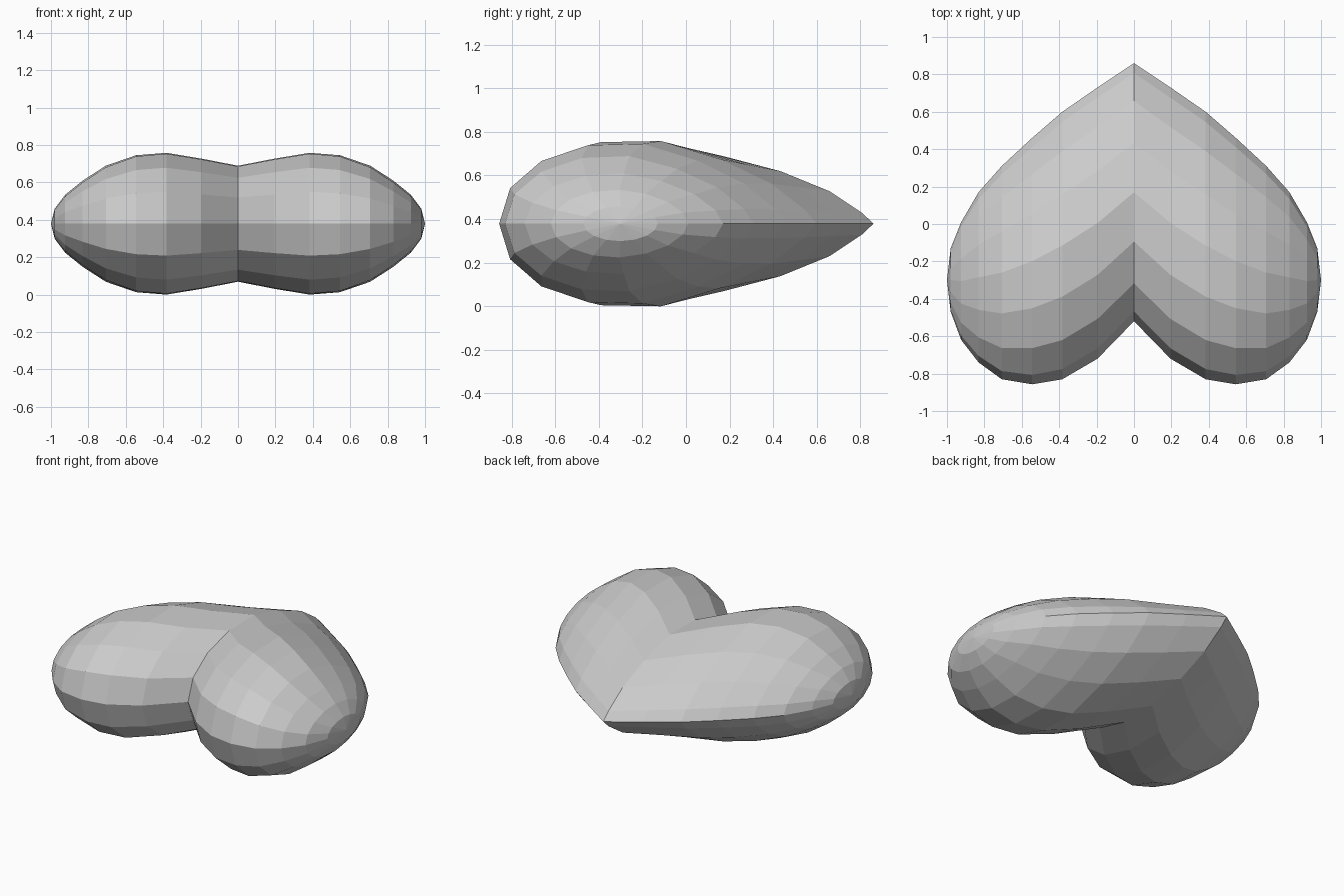
import bpy, bmesh
from math import sin, cos, pi

if "Cube" in bpy.data.objects:
    bpy.data.objects.remove(bpy.data.objects["Cube"])

SEG = 16
MID_Z = 0.379
# Rings across one lobe: x, front-most y (cleft side), far y (tip side), half thickness
RINGS = [
    (0.000, -0.52, 0.86, 0.310),
    (0.195, -0.72, 0.73, 0.348),
    (0.383, -0.83, 0.60, 0.379),
    (0.545, -0.857, 0.46, 0.366),
    (0.707, -0.83, 0.31, 0.310),
    (0.831, -0.74, 0.17, 0.230),
    (0.924, -0.62, 0.01, 0.155),
    (0.980, -0.47, -0.13, 0.080),
]
POLE = (1.0, -0.30, MID_Z)
# Thickness factor around a ring, from the pointed side to the round side
TAPER = [1.0, 0.42, 0.68, 0.84, 1.0, 1.07, 1.12, 1.18, 1.0]


def ring_point(x, y0, y1, h, k):
    a = 2 * pi * k / SEG
    t = TAPER[min(k, SEG - k)]
    f = 1 + (t - 1) * (1 - x ** 4)
    return (x, (y0 + y1) / 2 + cos(a) * (y1 - y0) / 2, MID_Z + sin(a) * h * f)


# Right half of the heart
bm = bmesh.new()
rings = [[bm.verts.new(ring_point(*r, k)) for k in range(SEG)] for r in RINGS]
for a, b in zip(rings, rings[1:]):
    for k in range(SEG):
        n = (k + 1) % SEG
        bm.faces.new((a[k], a[n], b[n], b[k]))
pole = bm.verts.new(POLE)
for k in range(SEG):
    bm.faces.new((rings[-1][k], rings[-1][(k + 1) % SEG], pole))

# Left half by mirroring, welded at the centre line
geom = bm.verts[:] + bm.edges[:] + bm.faces[:]
bmesh.ops.mirror(bm, geom=geom, axis='X', merge_dist=0.0001)
bmesh.ops.remove_doubles(bm, verts=bm.verts, dist=0.0001)
bmesh.ops.recalc_face_normals(bm, faces=bm.faces)

mesh = bpy.data.meshes.new("heart")
bm.to_mesh(mesh)
bm.free()
heart = bpy.data.objects.new("heart", mesh)
bpy.context.collection.objects.link(heart)
